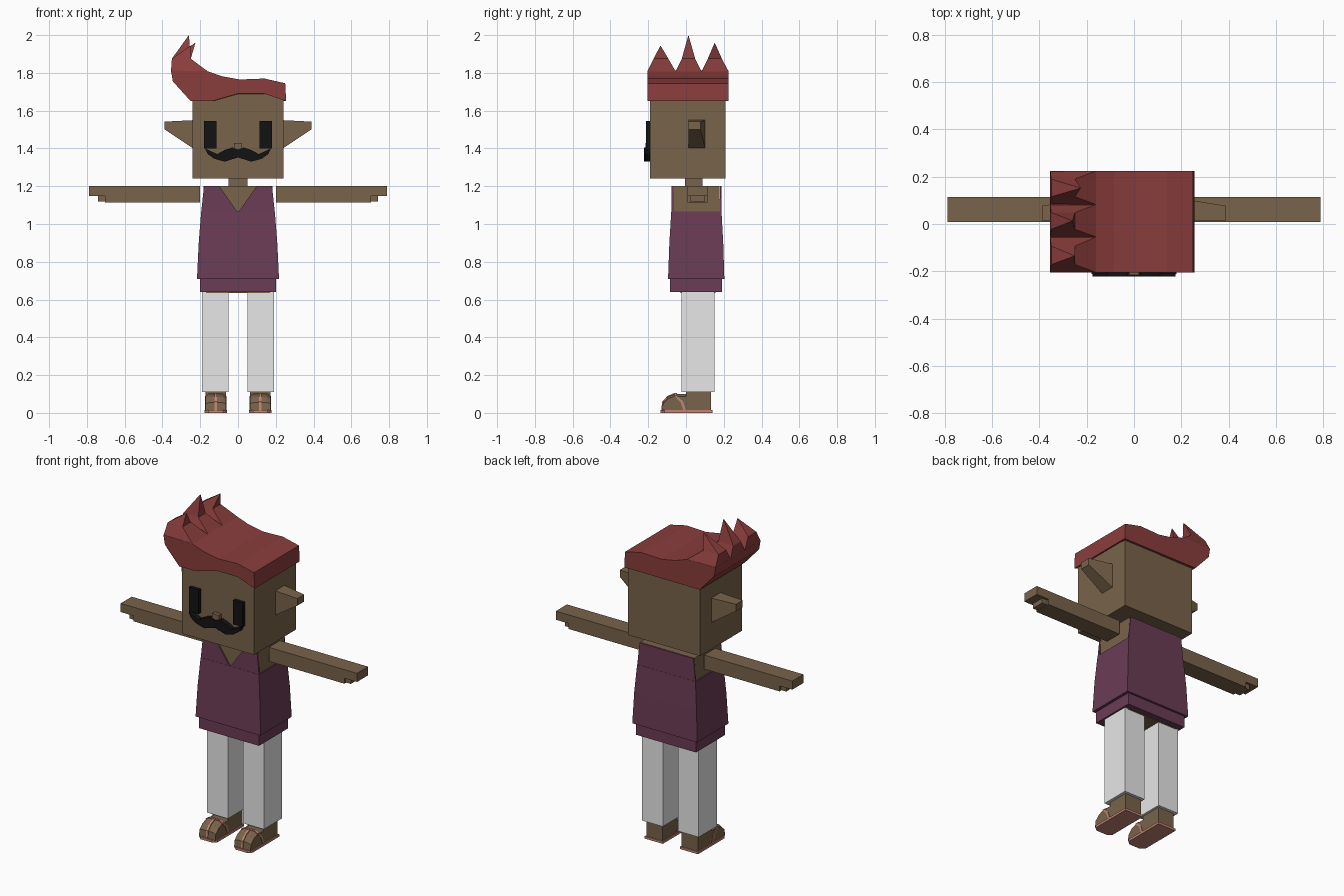
import bpy, bmesh

cube = bpy.data.objects.get("Cube")
if cube:
    bpy.data.objects.remove(cube, do_unlink=True)


def material(name, r, g, b):
    m = bpy.data.materials.new(name)
    m.use_nodes = True
    m.diffuse_color = (r, g, b, 1)
    m.node_tree.nodes["Principled BSDF"].inputs["Base Color"].default_value = (r, g, b, 1)
    return m


skin = material("brown skin", 0.19, 0.125, 0.068)
red = material("red hair", 0.25, 0.047, 0.045)
plum = material("plum cloth", 0.145, 0.045, 0.09)
grey = material("pale grey trousers", 0.8, 0.8, 0.8)
black = material("black", 0.006, 0.006, 0.006)
salmon = material("salmon sandal", 0.55, 0.23, 0.17)


def loft(name, rings, mat):
    """Join rings of equal point count and cap both ends; a one-point ring is a tip."""
    bm = bmesh.new()
    loops = [[bm.verts.new(p) for p in ring] for ring in rings]
    for a, b in zip(loops, loops[1:]):
        for i in range(len(a)):
            j = (i + 1) % len(a)
            bm.faces.new((a[i], a[j], b[0]) if len(b) == 1 else (a[i], a[j], b[j], b[i]))
    for ring in (loops[0], loops[-1]):
        if len(ring) > 2:
            bm.faces.new(ring)
    bmesh.ops.recalc_face_normals(bm, faces=bm.faces)
    me = bpy.data.meshes.new(name)
    bm.to_mesh(me)
    bm.free()
    me.materials.append(mat)
    ob = bpy.data.objects.new(name, me)
    bpy.context.collection.objects.link(ob)
    return ob


def rect(x0, x1, y0, y1, z):
    return [(x0, y0, z), (x1, y0, z), (x1, y1, z), (x0, y1, z)]


def box(name, x0, x1, y0, y1, z0, z1, mat):
    return loft(name, [rect(x0, x1, y0, y1, z0), rect(x0, x1, y0, y1, z1)], mat)


def slab(name, outline, y0, y1, mat):
    """Extrude an x-z outline along y."""
    return loft(name, [[(x, y, z) for x, z in outline] for y in (y0, y1)], mat)


# Head and neck
box("head", -0.24, 0.24, -0.19, 0.21, 1.24, 1.70, skin)
box("neck", -0.05, 0.05, -0.005, 0.087, 1.19, 1.25, skin)

# Swept hair: front hem is arched, back hem is straight
crown = [(0.255, 1.65), (0.25, 1.745), (0.14, 1.77), (0.01, 1.765), (-0.085, 1.782),
         (-0.165, 1.81), (-0.355, 1.812), (-0.345, 1.755), (-0.25, 1.65)]
hem_x = (-0.14, 0, 0.14)
front_hem = list(zip(hem_x, (1.65, 1.69, 1.69)))
back_hem = [(x, 1.65) for x in hem_x]
loft("hair", [[(x, -0.205, z) for x, z in crown + front_hem],
              [(x, 0.225, z) for x, z in crown + back_hem]], red)

# Curled hair spikes: y start, y end, tip x, tip y, tip z
for i, (a, b, tx, ty, tz) in enumerate([(-0.205, -0.055, -0.25, -0.135, 1.945),
                                        (-0.055, 0.082, -0.26, 0.013, 2.0),
                                        (0.082, 0.225, -0.225, 0.152, 1.96)]):
    c, h = (ty * 2 + a + b) / 4, (b - a) * 0.26
    loft(f"hair_spike_{i + 1}", [rect(-0.355, -0.16, a, b, 1.808),
                                 rect(-0.35, -0.25, c - h, c + h, 1.875),
                                 [(tx, ty, tz)]], red)

# Face
half = [(0.03, 1.405), (0.07, 1.392), (0.11, 1.37), (0.175, 1.4), (0.16, 1.37),
        (0.125, 1.345), (0.07, 1.33), (0.03, 1.343)]
moustache = [(0, 1.395)] + half + [(0, 1.352)] + [(-x, z) for x, z in reversed(half)]
slab("moustache", moustache, -0.222, -0.18, black)
box("nose", -0.022, 0.022, -0.215, -0.18, 1.395, 1.43, skin)

# Torso and tunic
loft("torso", [rect(-0.19, 0.19, -0.07, 0.18, 1.0),
               rect(-0.182, 0.182, -0.066, 0.178, 1.2)], skin)
loft("tunic", [rect(-0.217, 0.217, -0.095, 0.203, 0.71),
               rect(-0.208, 0.208, -0.088, 0.197, 0.9),
               rect(-0.195, 0.195, -0.078, 0.188, 1.065)], plum)
box("tunic_hem", -0.2, 0.2, -0.085, 0.19, 0.64, 0.72, plum)
box("hips", -0.17, 0.17, -0.03, 0.155, 0.636, 0.66, skin)
slab("tunic_back", [(-0.195, 1.06), (0.195, 1.06), (0.18, 1.2), (-0.18, 1.2)],
     0.18, 0.187, plum)

for side, s in (("left", 1), ("right", -1)):
    # Tunic front beside the V neck
    slab(f"{side}_tunic_front", [(0, 1.06), (s * 0.195, 1.06), (s * 0.18, 1.202), (s * 0.1, 1.202)],
         -0.077, -0.064, plum)
    box(f"{side}_eye", s * 0.115, s * 0.18, -0.212, -0.18, 1.40, 1.545, black)

    # Tapered ear
    loft(f"{side}_ear", [[(s * x, y, z) for y, z in ((0.013, low), (back, low), (back, top), (0.013, top))]
                         for x, back, low, top in ((0.23, 0.103, 1.395, 1.55),
                                                   (0.388, 0.077, 1.50, 1.542))], skin)

    # Arm with stepped hand
    box(f"{side}_arm", s * 0.2, s * 0.79, 0.008, 0.114, 1.148, 1.2, skin)
    box(f"{side}_arm_underside", s * 0.2, s * 0.705, 0.008, 0.114, 1.115, 1.15, skin)
    box(f"{side}_fingers", s * 0.70, s * 0.74, 0.02, 0.10, 1.118, 1.15, skin)

    # Leg
    box(f"{side}_leg", s * 0.05, s * 0.19, -0.025, 0.15, 0.11, 0.645, grey)

    # Foot: heel block and rounded toe
    inner, outer, mid = s * 0.063, s * 0.172, s * 0.1175
    box(f"{side}_heel", inner, outer, 0, 0.133, 0.012, 0.112, skin)
    toe = [(0.01, 0.012), (0.01, 0.1), (-0.06, 0.1), (-0.095, 0.085), (-0.122, 0.055), (-0.127, 0.012)]
    loft(f"{side}_toe", [[(x, y, z * k) for y, z in toe]
                         for x, k in ((inner, 0.88), (inner + s * 0.02, 1),
                                      (outer - s * 0.02, 1), (outer, 0.88))], skin)

    # Sandal sole and straps
    pad = [(s * 0.057, 0.14), (s * 0.178, 0.14), (s * 0.178, -0.115),
           (s * 0.155, -0.135), (s * 0.08, -0.135), (s * 0.057, -0.115)]
    loft(f"{side}_sole", [[(x, y, z) for x, y in pad] for z in (0, 0.014)], salmon)
    path = toe[2:]
    strip = path + [(y - 0.004, z + 0.004) for y, z in reversed(path)]
    loft(f"{side}_toe_strap", [[(mid + d, y, z) for y, z in strip] for d in (-0.006, 0.006)], salmon)
    arch = [(inner, 0.088), (inner + s * 0.02, 0.1), (outer - s * 0.02, 0.1), (outer, 0.088)]
    slab(f"{side}_cross_strap", [(x, z + 0.005) for x, z in arch] + [(x, z - 0.004) for x, z in reversed(arch)],
         -0.06, -0.047, salmon)
    for x in (inner, outer):
        loft(f"{side}_side_strap", [[(x + d, y, z) for y, z in
                                     ((-0.06, 0.09), (-0.047, 0.09), (-0.015, 0.06),
                                      (0.0, 0.012), (-0.013, 0.012), (-0.028, 0.055))]
                                    for d in (-0.003, 0.003)], salmon)
